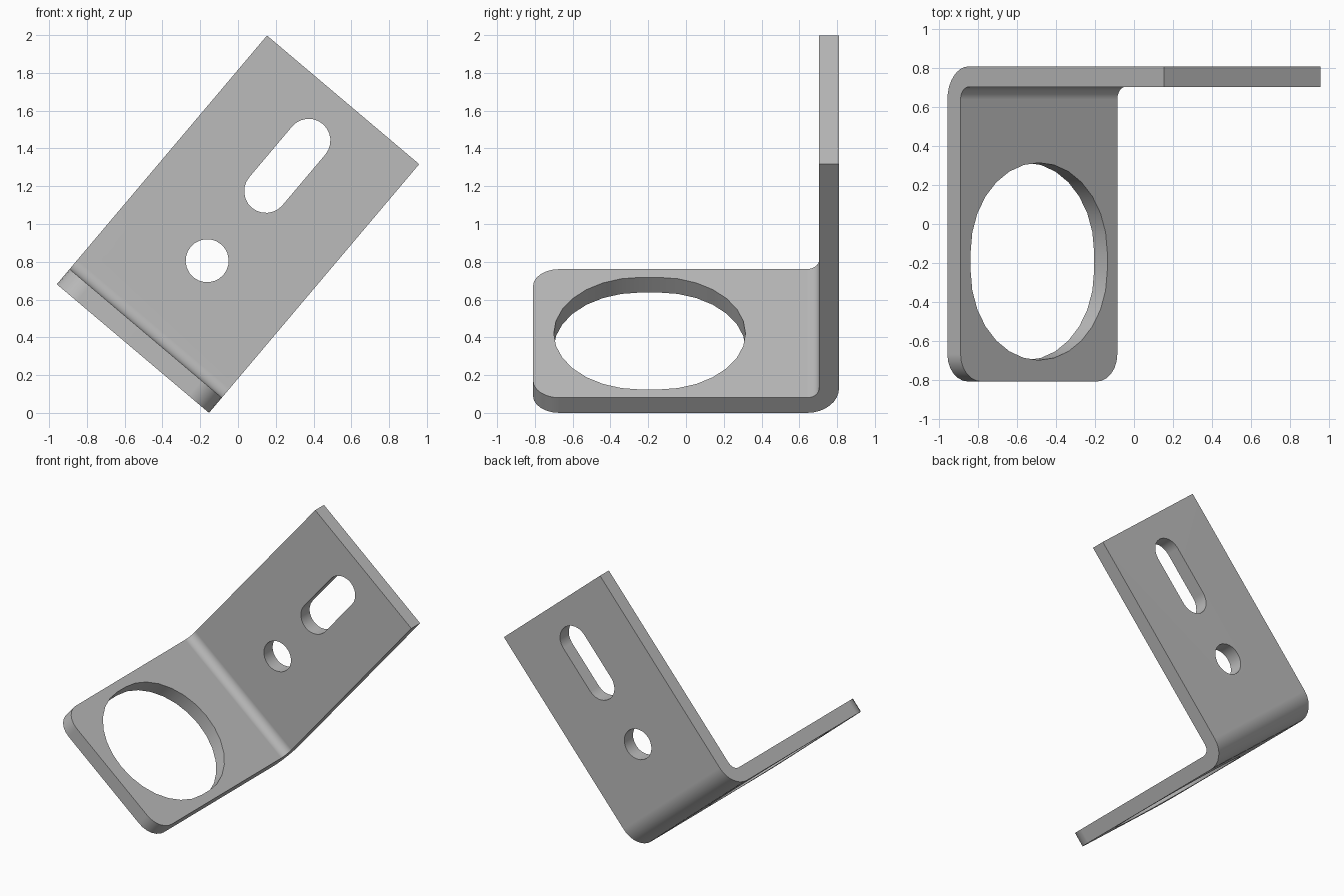
import bpy, bmesh, math
from mathutils import Matrix, Vector

if "Cube" in bpy.data.objects:
    bpy.data.objects.remove(bpy.data.objects["Cube"], do_unlink=True)

WIDTH, LENGTH, THICK = 1.055, 1.724, 0.105
FRONT, BACK = -0.81, 0.81
R_OUT, R_IN, R_CORNER = 0.17, 0.065, 0.14
TILT = math.radians(40.2)

steel = bpy.data.materials.new("steel grey")
steel.use_nodes = True
GREY = (0.5, 0.5, 0.5, 1)
steel.diffuse_color = GREY
steel.node_tree.nodes["Principled BSDF"].inputs["Base Color"].default_value = GREY


def arc(cx, cy, r, start, end, n):
    """Points on an arc, angles in degrees."""
    angles = [math.radians(start + (end - start) * i / n) for i in range(n + 1)]
    return [(cx + r * math.cos(a), cy + r * math.sin(a)) for a in angles]


def stadium(lo, hi, r, n):
    """Rounded slot running along the second axis."""
    return arc(0, hi, r, 0, 180, n) + arc(0, lo, r, 180, 360, n)


def prism(name, points, direction):
    """Closed outline extruded along a direction."""
    bm = bmesh.new()
    face = bm.faces.new([bm.verts.new(p) for p in points])
    moved = bmesh.ops.extrude_face_region(bm, geom=[face])["geom"]
    bmesh.ops.translate(bm, vec=direction,
                        verts=[v for v in moved if isinstance(v, bmesh.types.BMVert)])
    bmesh.ops.remove_doubles(bm, verts=bm.verts[:], dist=1e-5)
    bmesh.ops.recalc_face_normals(bm, faces=bm.faces[:])
    mesh = bpy.data.meshes.new(name)
    bm.to_mesh(mesh)
    bm.free()
    obj = bpy.data.objects.new(name, mesh)
    bpy.context.collection.objects.link(obj)
    return obj


# Bent sheet: L profile in the (y, z) plane, swept across the width
mid = BACK - R_OUT
profile = [(FRONT, 0)] + arc(mid, R_OUT, R_OUT, -90, 0, 8)
profile += [(BACK, LENGTH), (BACK - THICK, LENGTH)]
profile += arc(mid, R_OUT, R_IN, 0, -90, 8) + [(FRONT, THICK)]
bracket = prism("bracket", [(-WIDTH / 2, y, z) for y, z in profile], Vector((WIDTH, 0, 0)))
bracket.data.materials.append(steel)

# Rounded free corners of the flange
bm = bmesh.new()
bm.from_mesh(bracket.data)
corners = [e for e in bm.edges
           if all(abs(v.co.y - FRONT) < 1e-4 for v in e.verts)
           and abs(e.verts[0].co.x - e.verts[1].co.x) < 1e-4]
bmesh.ops.bevel(bm, geom=corners, offset=R_CORNER, segments=6, profile=0.5, affect='EDGES')
bm.to_mesh(bracket.data)
bm.free()

# Openings: large flange hole, round hole and slot in the upright
cutters = [
    prism("flange_hole_cutter", [(x, y, -0.2) for x, y in stadium(-0.24, -0.145, 0.46, 14)],
          Vector((0, 0, 0.5))),
    prism("round_hole_cutter", [(x, 0.6, z) for x, z in arc(0, 0.609, 0.114, 0, 360, 24)[:-1]],
          Vector((0, 0.4, 0))),
    prism("slot_cutter", [(x, 0.6, z) for x, z in stadium(1.091, 1.442, 0.115, 12)],
          Vector((0, 0.4, 0))),
]
for cutter in cutters:
    cutter.hide_render = True
    cut = bracket.modifiers.new(cutter.name, 'BOOLEAN')
    cut.operation, cut.solver, cut.object = 'DIFFERENCE', 'EXACT', cutter

# Bake the cuts and discard the cutters
depsgraph = bpy.context.evaluated_depsgraph_get()
cut_mesh = bpy.data.meshes.new_from_object(bracket.evaluated_get(depsgraph))
bracket.modifiers.clear()
bracket.data = cut_mesh
for cutter in cutters:
    bpy.data.objects.remove(cutter, do_unlink=True)

# Lean the bracket sideways and stand it on its lower corner
cut_mesh.transform(Matrix.Rotation(TILT, 4, 'Y'))
xs = [v.co.x for v in cut_mesh.vertices]
cut_mesh.transform(Matrix.Translation((-(min(xs) + max(xs)) / 2, 0,
                                       -min(v.co.z for v in cut_mesh.vertices))))

# Smooth bends, crisp rims
bpy.ops.object.select_all(action='DESELECT')
bracket.select_set(True)
bpy.context.view_layer.objects.active = bracket
bpy.ops.object.shade_smooth_by_angle(angle=math.radians(30))
weighted = bracket.modifiers.new("flat_face_normals", 'WEIGHTED_NORMAL')
weighted.keep_sharp = True
